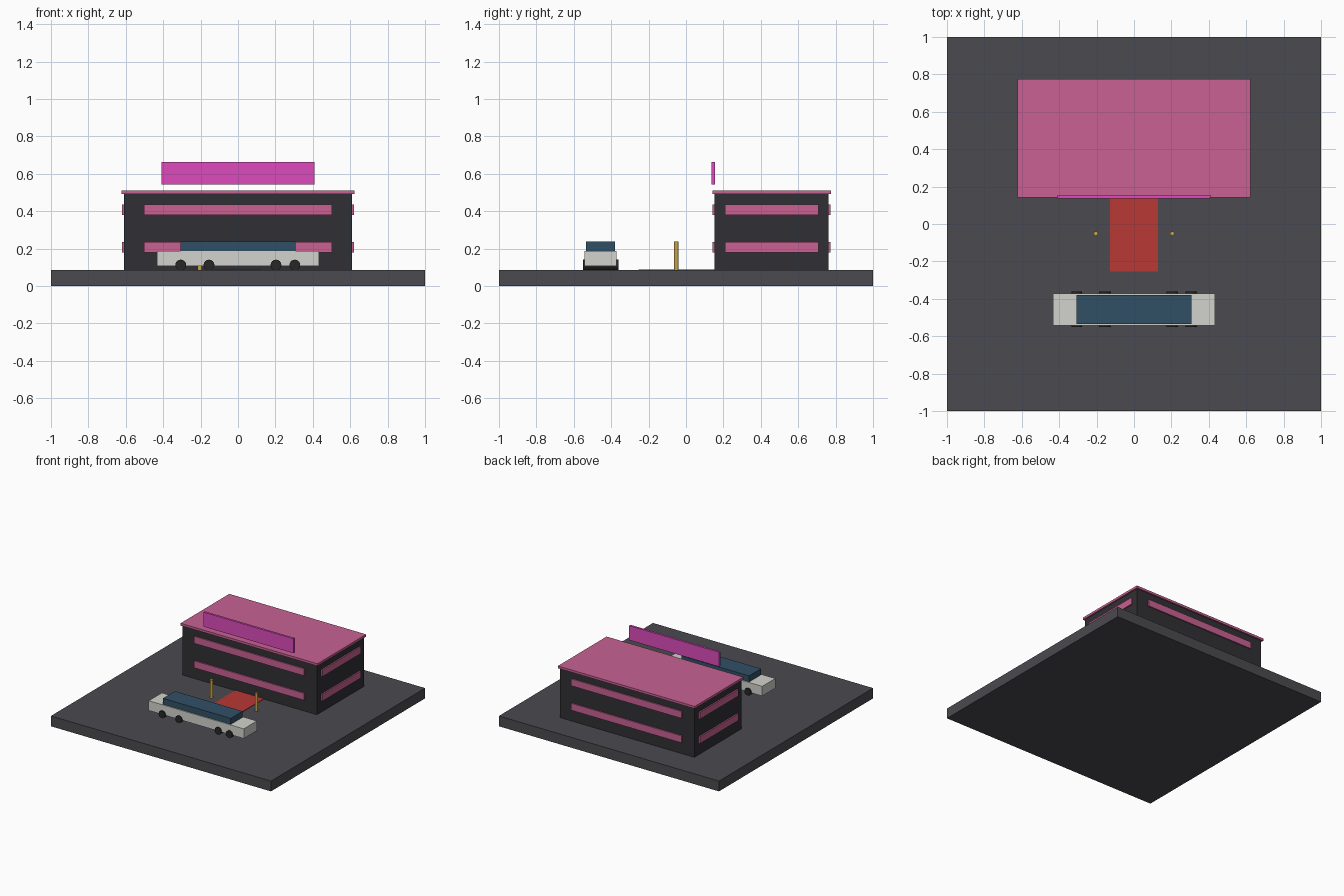
import bpy
from math import pi

if "Cube" in bpy.data.objects:
    bpy.data.objects.remove(bpy.data.objects["Cube"])


def mat(name, rgb):
    m = bpy.data.materials.new(name)
    m.diffuse_color = (*rgb, 1)
    m.use_nodes = True
    m.node_tree.nodes["Principled BSDF"].inputs["Base Color"].default_value = m.diffuse_color
    return m


ASPHALT = mat("asphalt", (0.07, 0.07, 0.08))
WALL = mat("dark_wall", (0.03, 0.03, 0.035))
PINK = mat("pink_trim", (0.58, 0.12, 0.29))
MAGENTA = mat("magenta_sign", (0.72, 0.07, 0.5))
RED = mat("red_carpet", (0.48, 0.04, 0.035))
GOLD = mat("gold", (0.6, 0.38, 0.07))
WHITE = mat("white_paint", (0.65, 0.65, 0.61))
GLASS = mat("blue_glass", (0.03, 0.08, 0.13))
RUBBER = mat("rubber", (0.02, 0.02, 0.02))


def box(name, x, y, z, material):
    """Box from (min, max) ranges on each axis."""
    bpy.ops.mesh.primitive_cube_add(size=1)
    o = bpy.context.object
    o.name = name
    o.location = [(a + b) / 2 for a, b in (x, y, z)]
    o.scale = [b - a for a, b in (x, y, z)]
    bpy.ops.object.transform_apply(location=False, rotation=False, scale=True)
    o.data.materials.append(material)
    return o


def cylinder(name, loc, radius, depth, sides, material, rot=(0, 0, 0)):
    bpy.ops.mesh.primitive_cylinder_add(vertices=sides, radius=radius,
                                        depth=depth, location=loc, rotation=rot)
    o = bpy.context.object
    o.name = name
    o.data.materials.append(material)
    return o


G = 0.085  # ground level

# Ground slab
box("ground_slab", (-1, 1), (-1, 1), (0, G), ASPHALT)

# Building with overhanging roof
box("building", (-0.61, 0.61), (0.153, 0.763), (G, 0.492), WALL)
box("roof", (-0.622, 0.622), (0.143, 0.775), (0.492, 0.511), PINK)

# Window bands on all four walls, two floors
for floor, z in (("lower", (0.178, 0.235)), ("upper", (0.379, 0.436))):
    box(f"front_windows_{floor}", (-0.502, 0.502), (0.143, 0.163), z, PINK)
    box(f"back_windows_{floor}", (-0.502, 0.502), (0.753, 0.773), z, PINK)
    for side, s in (("left", -1), ("right", 1)):
        x = sorted((s * 0.6, s * 0.621))
        box(f"{side}_windows_{floor}", x, (0.208, 0.708), z, PINK)

# Sign panel above the front edge of the roof
box("sign_panel", (-0.409, 0.409), (0.136, 0.154), (0.543, 0.662), MAGENTA)

# Carpet and barrier posts
box("carpet", (-0.129, 0.129), (-0.255, 0.153), (G, 0.089), RED)
for side, s in (("left", -1), ("right", 1)):
    cylinder(f"{side}_post", (s * 0.204, -0.051, (G + 0.237) / 2),
             0.012, 0.237 - G, 12, GOLD)

# Long car: body, cabin and wheel pairs
CY = -0.457
box("car_body", (-0.432, 0.432), (CY - 0.085, CY + 0.085), (0.107, 0.187), WHITE)
box("car_cabin", (-0.308, 0.308), (CY - 0.077, CY + 0.077), (0.187, 0.237), GLASS)
for i, x in enumerate((-0.306, -0.155, 0.203, 0.304)):
    cylinder(f"wheel_pair_{i + 1}", (x, CY, 0.112), 0.029, 0.19, 16, RUBBER,
             (pi / 2, 0, 0))
